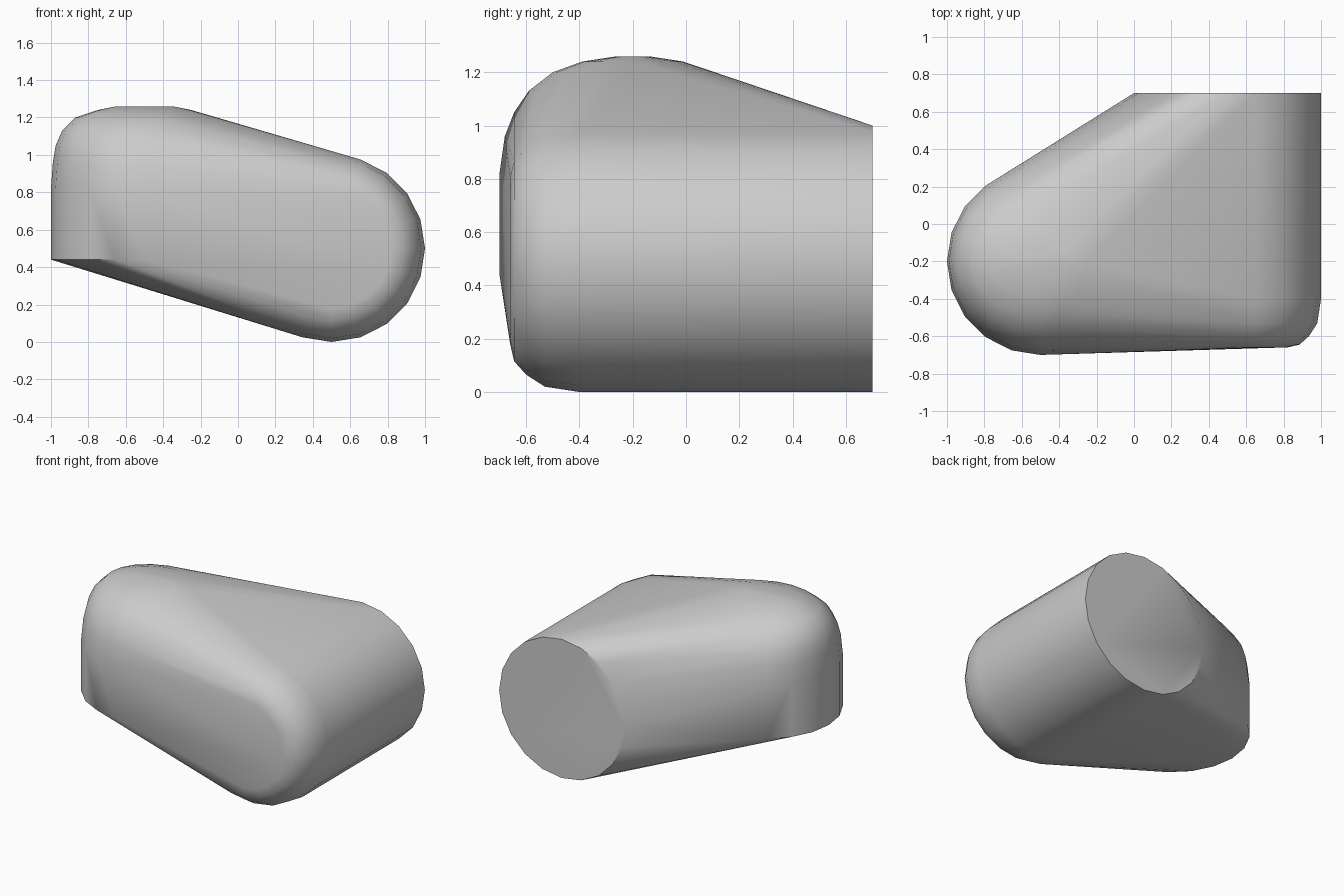
import bpy, bmesh, math

if "Cube" in bpy.data.objects:
    bpy.data.objects.remove(bpy.data.objects["Cube"], do_unlink=True)

SEGMENTS = 20
bm = bmesh.new()


def ring(point_at):
    for i in range(SEGMENTS):
        a = math.tau * i / SEGMENTS
        bm.verts.new(point_at(math.cos(a), math.sin(a)))


# Lying drum: flat at the back, rounded rim at the front (y, radius)
for y, r in [(0.7, 0.5), (-0.4, 0.5), (-0.53, 0.48), (-0.6, 0.435),
             (-0.645, 0.385), (-0.66, 0.32)]:
    ring(lambda c, s: (0.5 + r * c, y, 0.5 + r * s))

# Upright drum: flat at the bottom, domed on top (z, radius in x, radius in y)
for z, rx, ry in [(0.44, 0.5, 0.5), (0.82, 0.5, 0.5), (0.96, 0.49, 0.48),
                  (1.05, 0.475, 0.445), (1.13, 0.44, 0.39),
                  (1.2, 0.37, 0.3), (1.24, 0.25, 0.19), (1.26, 0.15, 0.06)]:
    ring(lambda c, s: (-0.5 + rx * c, -0.2 + ry * s, z))

# Skin stretched tightly over both drums
hull = bmesh.ops.convex_hull(bm, input=bm.verts)
spare = {g for g in hull["geom_interior"] + hull["geom_unused"]
         if isinstance(g, bmesh.types.BMVert)}
bmesh.ops.delete(bm, geom=list(spare), context="VERTS")
bmesh.ops.dissolve_limit(bm, angle_limit=math.radians(1),
                         verts=bm.verts, edges=bm.edges)
bmesh.ops.recalc_face_normals(bm, faces=bm.faces)

mesh = bpy.data.meshes.new("rounded_body")
bm.to_mesh(mesh)
bm.free()
body = bpy.data.objects.new("rounded_body", mesh)
bpy.context.collection.objects.link(body)

# Plain grey finish
grey = bpy.data.materials.new("light_grey")
grey.use_nodes = True
color = (0.6, 0.6, 0.6, 1)
grey.diffuse_color = color
grey.node_tree.nodes["Principled BSDF"].inputs["Base Color"].default_value = color
mesh.materials.append(grey)

bpy.ops.object.select_all(action="DESELECT")
body.select_set(True)
bpy.context.view_layer.objects.active = body
bpy.ops.object.shade_smooth_by_angle(angle=math.radians(35))
